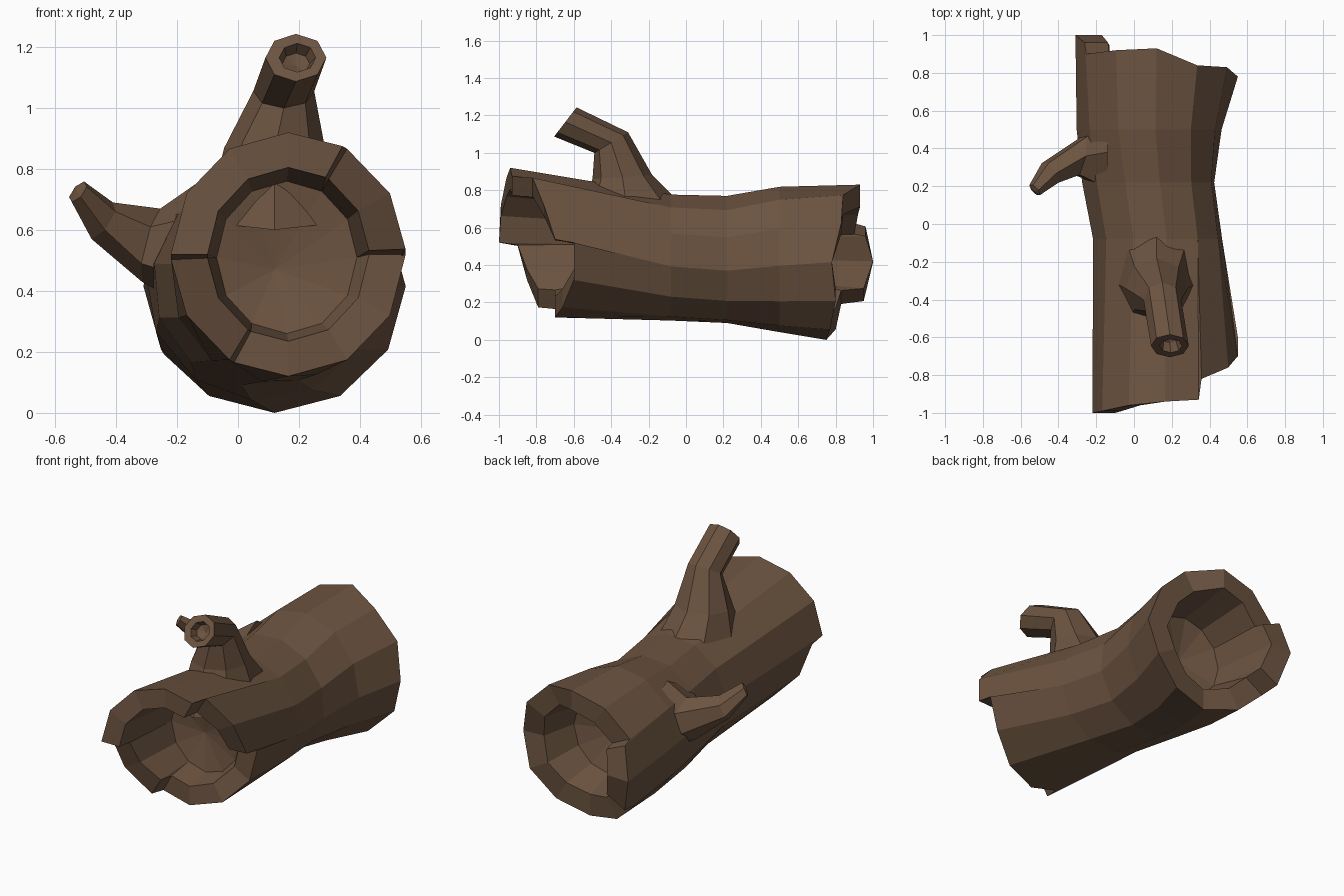
import bpy, bmesh
from math import cos, sin, radians
from mathutils import Vector as V

if "Cube" in bpy.data.objects:
    bpy.data.objects.remove(bpy.data.objects["Cube"])

bark = bpy.data.materials.new("bark")
bark.diffuse_color = (0.15, 0.088, 0.052, 1)
bark.use_nodes = True
bark.node_tree.nodes["Principled BSDF"].inputs["Base Color"].default_value = bark.diffuse_color


def loft(name, rings, start=None, end=None):
    """Skin a list of closed rings; the ends may close to a centre point."""
    bm = bmesh.new()
    rows = [[bm.verts.new(p) for p in r] for r in rings]
    n = len(rows[0])
    for a, b in zip(rows, rows[1:]):
        for i in range(n):
            j = (i + 1) % n
            bm.faces.new((a[i], a[j], b[j], b[i]))
    for row, tip in ((rows[0], start), (rows[-1], end)):
        if tip:
            t = bm.verts.new(tip)
            for i in range(n):
                bm.faces.new((row[i], row[(i + 1) % n], t))
    bmesh.ops.remove_doubles(bm, verts=bm.verts, dist=0.002)
    bmesh.ops.recalc_face_normals(bm, faces=bm.faces)
    me = bpy.data.meshes.new(name)
    bm.to_mesh(me)
    bm.free()
    me.materials.append(bark)
    ob = bpy.data.objects.new(name, me)
    bpy.context.collection.objects.link(ob)
    return ob


# Broken ends: angle, front y, back y (a repeated angle is a step in the rim)
columns = [(0, -.60, .78), (0, -.70, .78), (30, -.76, .83), (60, -.82, .84),
           (60, -.93, .84), (90, -.94, .93), (120, -.96, .92), (150, -.99, .90),
           (150, -.99, .96), (180, -1.0, 1.0), (180, -.90, 1.0), (210, -.85, .95),
           (210, -.85, .83), (240, -.79, .80), (240, -.70, .80), (270, -.70, .75),
           (300, -.66, .77), (330, -.60, .80)]


def ring(cx, cz, rx, rz, ys, twist=0, split=None):
    """Log cross-section; split picks the y column whose steps open a small gap."""
    pts = []
    for i, c in enumerate(columns):
        p = columns[i - 1]
        a = c[0] + twist
        if split and p[0] == c[0] and p[split] != c[split]:
            a += 2.5
        a = radians(a)
        pts.append(V((cx + rx * cos(a), ys(c), cz + rz * sin(a))))
    return pts


front = lambda c: c[1]
back = lambda c: c[2]
at = lambda y: (lambda c: y)

# Hollow log, from the front hollow over the bark to the back hollow
loft("log_trunk", [
    ring(.16, .51, .23, .25, at(-.54)),
    ring(.165, .52, .265, .285, front, 0, 1),
    ring(.165, .52, .385, .40, front, 0, 1),
    ring(.125, .44, .345, .34, at(-.08), -8),
    ring(.075, .43, .355, .345, at(.22), -10),
    ring(.08, .43, .385, .39, at(.5), -5),
    ring(.12, .415, .43, .415, back, 0, 2),
    ring(.12, .42, .29, .29, back, 0, 2),
    ring(.11, .43, .24, .24, at(.58)),
], (.12, -.49, .47), (.1, .5, .43))


def limb(name, stations, sides, end):
    """Branch: stations of centre plus two half-axis vectors."""
    rings = []
    for c, u, v in stations:
        rings.append([V(c) + V(u) * cos(radians(360 * k / sides + 90))
                      + V(v) * sin(radians(360 * k / sides + 90)) for k in range(sides)])
    return loft(name, rings, stations[0][0], end)


# Upper stub: flared root, forward bend, hollow slanted tip
limb("upper_branch", [
    ((.12, -.31, .66), (.22, 0, 0), (0, .29, .06)),
    ((.12, -.34, .87), (.165, 0, 0), (0, .16, .01)),
    ((.15, -.40, 1.055), (.10, 0, 0), (0, .09, .055)),
    ((.19, -.645, 1.165), (.10, 0, 0), (0, .06, .078)),
    ((.195, -.645, 1.165), (.06, 0, 0), (0, .036, .047)),
    ((.19, -.60, 1.145), (.045, 0, 0), (0, .027, .035)),
], 8, (.19, -.58, 1.135))

# Side twig: tapers outward, forward and up
limb("side_branch", [
    ((-.14, .38, .54), (0, .22, 0), (0, 0, .21)),
    ((-.285, .36, .55), (.02, .115, 0), (.03, 0, .12)),
    ((-.445, .27, .63), (-.03, .06, 0), (.035, 0, .06)),
    ((-.525, .18, .725), (-.022, .03, 0), (.02, 0, .034)),
], 6, (-.53, .175, .73))
